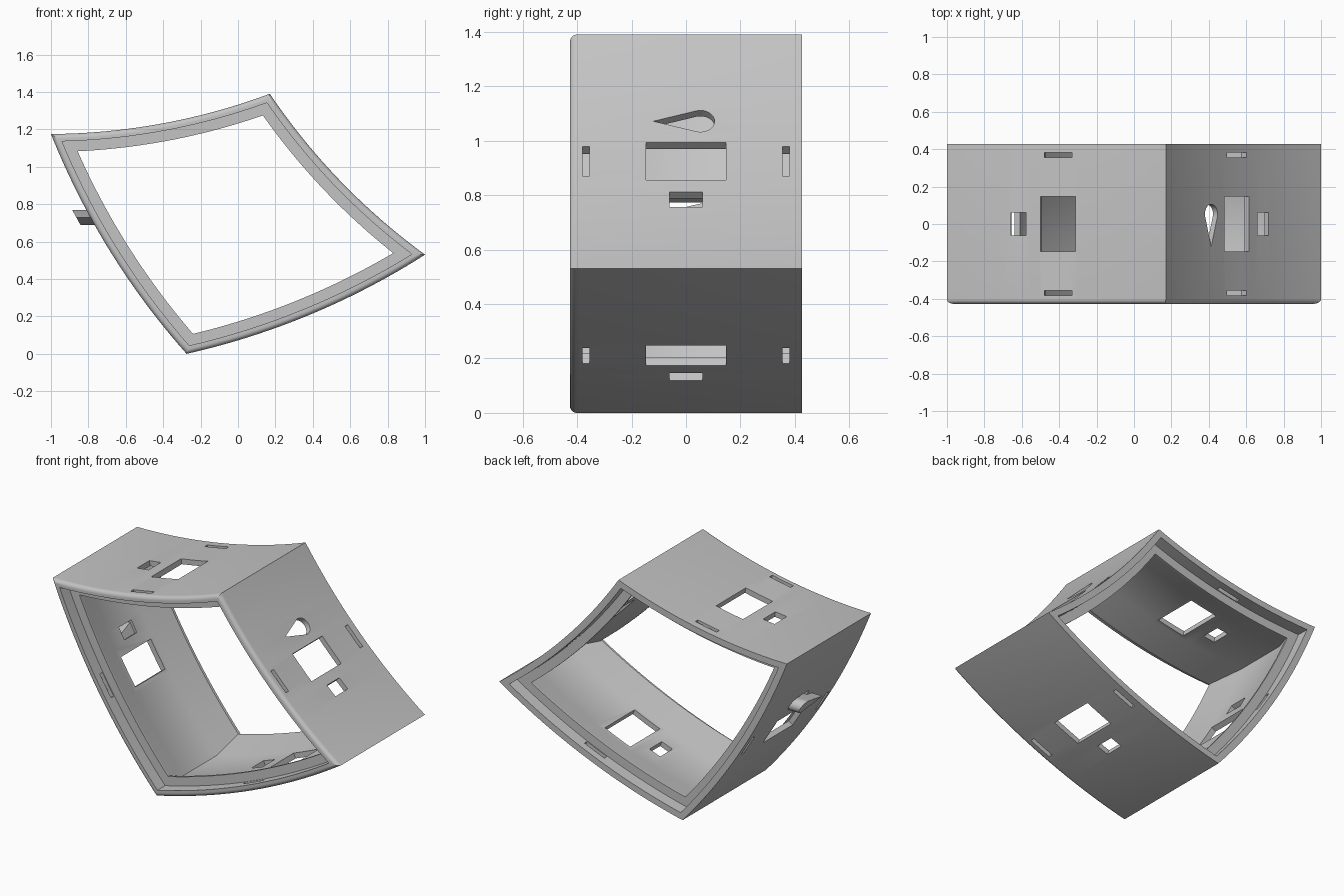
import bpy, bmesh, math
from mathutils import Matrix, Vector
from mathutils.geometry import intersect_sphere_sphere_2d

if "Cube" in bpy.data.objects:
    bpy.data.objects.remove(bpy.data.objects["Cube"])

# Material
grey = bpy.data.materials.new("light grey plastic")
grey.use_nodes = True
grey.diffuse_color = (0.55, 0.55, 0.55, 1)
grey.node_tree.nodes["Principled BSDF"].inputs["Base Color"].default_value = grey.diffuse_color

# Outline corners (x, z) clockwise, and the outward bulge of the wall after each
CORNERS = [Vector(p) for p in ((-1, 1.175), (0.17, 1.39), (1, 0.53), (-0.275, 0))]
BULGES = (-0.052, -0.052, 0.06, 0.06)
TOP, RIGHT, BOTTOM, LEFT = range(4)
STEPS = 24
HALF = 0.427


class Arc:
    """Circular arc of one wall in the x-z plane."""
    def __init__(self, i):
        a, b, s = CORNERS[i], CORNERS[(i + 1) % 4], BULGES[i]
        half = (b - a).length / 2
        along = (b - a).normalized()
        out = Vector((-along.y, along.x))
        self.sign = math.copysign(1, s)
        self.radius = (half * half + s * s) / (2 * abs(s))
        self.centre = (a + b) / 2 + out * (s - self.sign * self.radius)
        self.mid_dir = out * self.sign

    def inset(self, depth):
        return self.radius - self.sign * depth

    def frame(self, dist):
        """Point, tangent and outward normal at a distance from mid wall."""
        ang = -self.sign * dist / self.radius
        ray = Matrix.Rotation(ang, 2) @ self.mid_dir
        normal = ray * self.sign
        point = self.centre + ray * self.radius
        return point, Vector((normal.y, -normal.x)), normal


ARCS = [Arc(i) for i in range(4)]


def corner(i, depth):
    p, q = ARCS[i - 1], ARCS[i]
    hits = intersect_sphere_sphere_2d(p.centre, p.inset(depth), q.centre, q.inset(depth))
    return min((Vector(h) for h in hits), key=lambda h: (h - CORNERS[i]).length)


def outline(depth):
    """Closed outline inset from the outer surface by depth."""
    points = []
    for i, arc in enumerate(ARCS):
        a = corner(i, depth) - arc.centre
        b = corner((i + 1) % 4, depth) - arc.centre
        turn = math.atan2(a.x * b.y - a.y * b.x, a.dot(b))
        points += [arc.centre + Matrix.Rotation(turn * k / STEPS, 2) @ a for k in range(STEPS)]
    return points


def finish(bm, name):
    bmesh.ops.recalc_face_normals(bm, faces=bm.faces)
    mesh = bpy.data.meshes.new(name)
    bm.to_mesh(mesh)
    bm.free()
    mesh.materials.append(grey)
    obj = bpy.data.objects.new(name, mesh)
    bpy.context.collection.objects.link(obj)
    return obj


def smooth(obj):
    bpy.ops.object.select_all(action="DESELECT")
    obj.select_set(True)
    bpy.context.view_layer.objects.active = obj
    bpy.ops.object.shade_smooth_by_angle(angle=math.radians(30))


# Wall section (inset depth, y): rounded front lip, shelves, flared flanges
LIP, FLANGE, WALL, ROUND = 0.04, 0.096, 0.033, 0.025
section = [(ROUND * (1 - math.cos(a)), -HALF + ROUND * (1 - math.sin(a)))
           for a in (math.radians(15 * k) for k in range(7))]
section += [(LIP, -HALF), (LIP, -0.35), (FLANGE, -0.35), (FLANGE, -0.335), (WALL, -0.17),
            (WALL, 0.17), (FLANGE, 0.335), (FLANGE, 0.35), (LIP, 0.35), (LIP, HALF), (0, HALF)]

bm = bmesh.new()
rings = [[bm.verts.new((p.x, y, p.y)) for p in outline(d)] for d, y in section]
count = len(rings[0])
for r, ring in enumerate(rings):
    after = rings[(r + 1) % len(rings)]
    for k in range(count):
        n = (k + 1) % count
        bm.faces.new((ring[k], ring[n], after[n], after[k]))
frame = finish(bm, "curved_frame")


def prism(bm, shape, wall, dist, low, high, axis=None):
    """Extrude a (tangent, y) shape through a wall, along its normal or an axis."""
    point, tangent, normal = ARCS[wall].frame(dist)
    origin = Vector((point.x, 0, point.y))
    tan = Vector((tangent.x, 0, tangent.y))
    axis = axis or Vector((normal.x, 0, normal.y))
    ends = [[bm.verts.new(origin + tan * t + Vector((0, y, 0)) + axis * h) for t, y in shape]
            for h in (low, high)]
    bm.faces.new(ends[0])
    bm.faces.new(ends[1])
    for k in range(len(shape)):
        n = (k + 1) % len(shape)
        bm.faces.new((ends[0][k], ends[0][n], ends[1][n], ends[1][k]))


def rect(length, width, y=0):
    a, b = length / 2, width / 2
    return [(-a, y - b), (a, y - b), (a, y + b), (-a, y + b)]


def teardrop(radius, tail=-0.12, head=0.105):
    """Round toward the back, pointed toward the front."""
    mid = head - radius
    lean = math.asin(radius / (mid - tail))
    sweep = [-lean + (math.pi + 2 * lean) * k / 20 for k in range(21)]
    return [(radius * math.cos(a), mid + radius * math.sin(a)) for a in sweep] + [(0, tail)]


# Openings: main window, small window and two edge slots in every wall
bm = bmesh.new()
for wall, small in ((TOP, -0.215), (RIGHT, 0.2), (BOTTOM, 0.215), (LEFT, 0.21)):
    prism(bm, rect(0.19, 0.295), wall, 0, -0.15, 0.1)
    prism(bm, rect(0.08, 0.122), wall, small, -0.15, 0.1)
    for side in (-1, 1):
        prism(bm, rect(0.15, 0.026, side * 0.368), wall, 0, -0.055, 0.05)
prism(bm, teardrop(0.052), RIGHT, -0.2, -0.15, 0.1)
cutter = finish(bm, "opening_cutter")
cutter.hide_render = True

cut = frame.modifiers.new("openings", "BOOLEAN")
cut.operation = "DIFFERENCE"
cut.solver = "EXACT"
cut.object = cutter
bpy.context.view_layer.objects.active = frame
bpy.ops.object.modifier_apply(modifier=cut.name)
bpy.data.objects.remove(cutter)
smooth(frame)

# Teardrop peg on the wall opposite the teardrop hole
bm = bmesh.new()
prism(bm, teardrop(0.046), LEFT, 0.2, -0.02, 0.075, Vector((-1, 0, 0)))
smooth(finish(bm, "teardrop_peg"))
